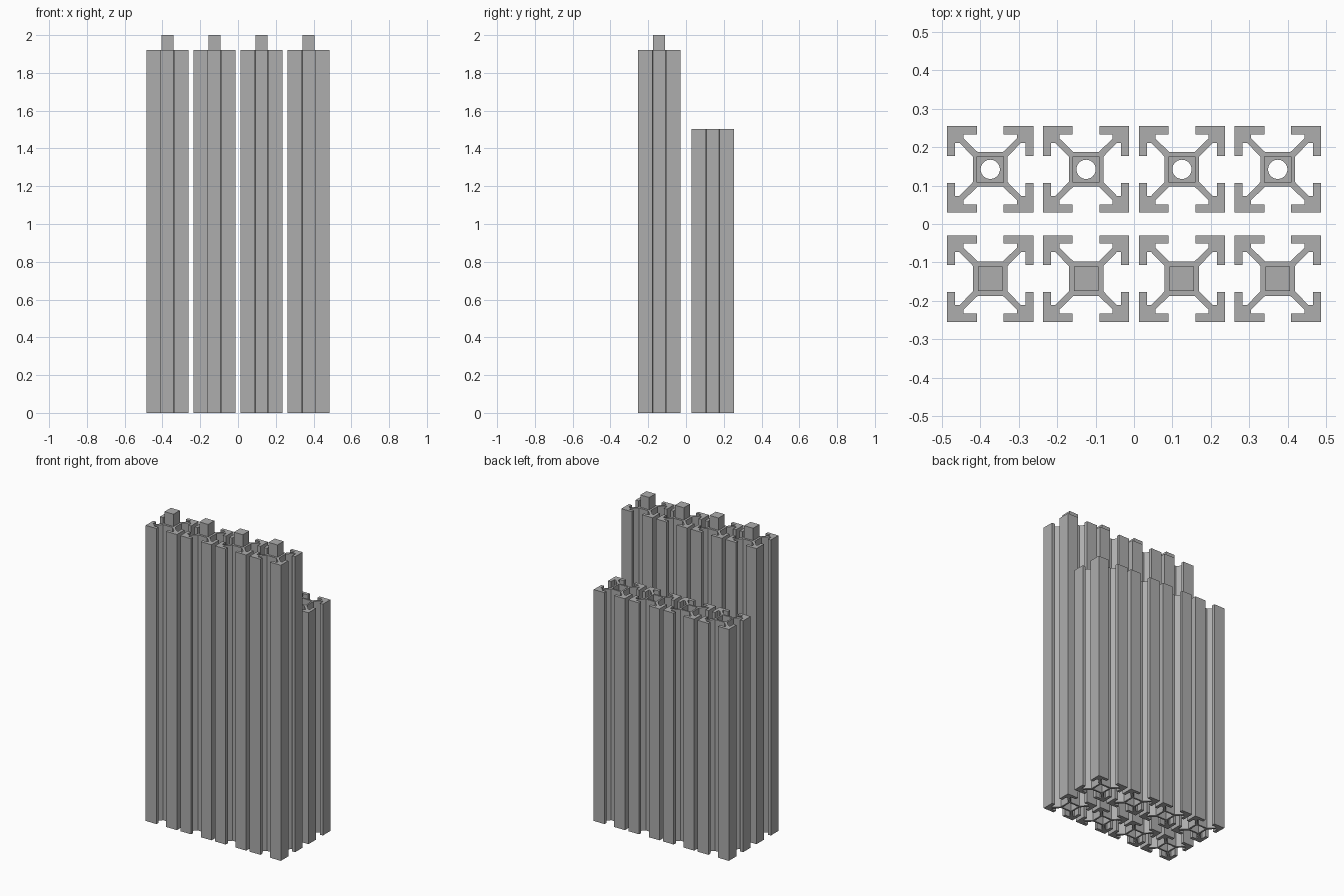
import bpy, bmesh
from mathutils import Matrix

cube = bpy.data.objects.get("Cube")
if cube:
    bpy.data.objects.remove(cube, do_unlink=True)

HALF = 0.112                       # half width of one extrusion
CORE, LIP, SOCKET, BORE = 0.045, 0.035, 0.034, 0.025
TALL, SHORT, PEG = 1.92, 1.503, 0.08
PITCH_X, ROW_Y = 0.249, 0.142

grey = bpy.data.materials.new("aluminium grey")
grey.use_nodes = True
colour = (0.42, 0.42, 0.42, 1)
grey.diffuse_color = colour
grey.node_tree.nodes["Principled BSDF"].inputs["Base Color"].default_value = colour


def make_object(name, bm):
    bmesh.ops.recalc_face_normals(bm, faces=bm.faces)
    mesh = bpy.data.meshes.new(name)
    bm.to_mesh(mesh)
    bm.free()
    mesh.materials.append(grey)
    obj = bpy.data.objects.new(name, mesh)
    bpy.context.collection.objects.link(obj)
    return obj


def box(name, half, z0, z1):
    bm = bmesh.new()
    bmesh.ops.create_cube(bm, size=1, matrix=Matrix.Translation((0, 0, (z0 + z1) / 2))
                          @ Matrix.Diagonal((2 * half, 2 * half, z1 - z0, 1)))
    return make_object(name, bm)


def cylinder(name, radius, z0, z1):
    bm = bmesh.new()
    bmesh.ops.create_cone(bm, cap_ends=True, segments=48, radius1=radius, radius2=radius,
                          depth=z1 - z0, matrix=Matrix.Translation((0, 0, (z0 + z1) / 2)))
    return make_object(name, bm)


def slot_profile():
    # Half of one corner arm, mirrored over the diagonal, then turned four times
    arm = [(0.033, CORE), (0.069, 0.080), (0.069, 0.091), (LIP, 0.091), (LIP, HALF)]
    corner = arm + [(HALF, HALF)] + [(y, x) for x, y in reversed(arm)]
    points = []
    for _ in range(4):
        points += corner
        corner = [(y, -x) for x, y in corner]
    return points


def extrusion(name, height, cutters):
    bm = bmesh.new()
    face = bm.faces.new([bm.verts.new((x, y, 0)) for x, y in slot_profile()])
    top = bmesh.ops.extrude_face_region(bm, geom=[face])["geom"]
    bmesh.ops.translate(bm, vec=(0, 0, height),
                        verts=[g for g in top if isinstance(g, bmesh.types.BMVert)])
    obj = make_object(name, bm)
    for cutter in cutters:
        cutter.hide_render = True
        mod = obj.modifiers.new("cut", "BOOLEAN")
        mod.operation, mod.solver, mod.object = "DIFFERENCE", "EXACT", cutter
    # Bake the cuts so that every copy shares the finished mesh
    bpy.context.view_layer.update()
    mesh = bpy.data.meshes.new_from_object(
        obj.evaluated_get(bpy.context.evaluated_depsgraph_get()))
    for old in [obj] + cutters:
        bpy.data.objects.remove(old, do_unlink=True)
    mesh.name = name
    return mesh


def row(name, mesh, y):
    for i in range(4):
        obj = bpy.data.objects.new(f"{name}_{i + 1}", mesh)
        obj.location = ((i - 1.5) * PITCH_X, y, 0)
        bpy.context.collection.objects.link(obj)


# Tall front extrusions: socket below, blind bore, square peg on top
tall = extrusion("tall_extrusion", TALL, [
    box("socket_cutter", SOCKET, -0.05, PEG),
    cylinder("bore_cutter", BORE, PEG / 2, TALL - PEG)])
row("tall_extrusion", tall, -ROW_Y)
peg = box("peg", 0.032, TALL - PEG / 2, TALL + PEG)
row("square_peg", peg.data, -ROW_Y)
bpy.data.objects.remove(peg, do_unlink=True)

# Short back extrusions: socket at both ends and a bore right through
short = extrusion("short_extrusion", SHORT, [
    box("socket_cutter", SOCKET, -0.05, PEG),
    box("top_socket_cutter", SOCKET, SHORT - PEG, SHORT + 0.05),
    cylinder("bore_cutter", BORE, PEG / 2, SHORT - PEG / 2)])
row("short_extrusion", short, ROW_Y)
